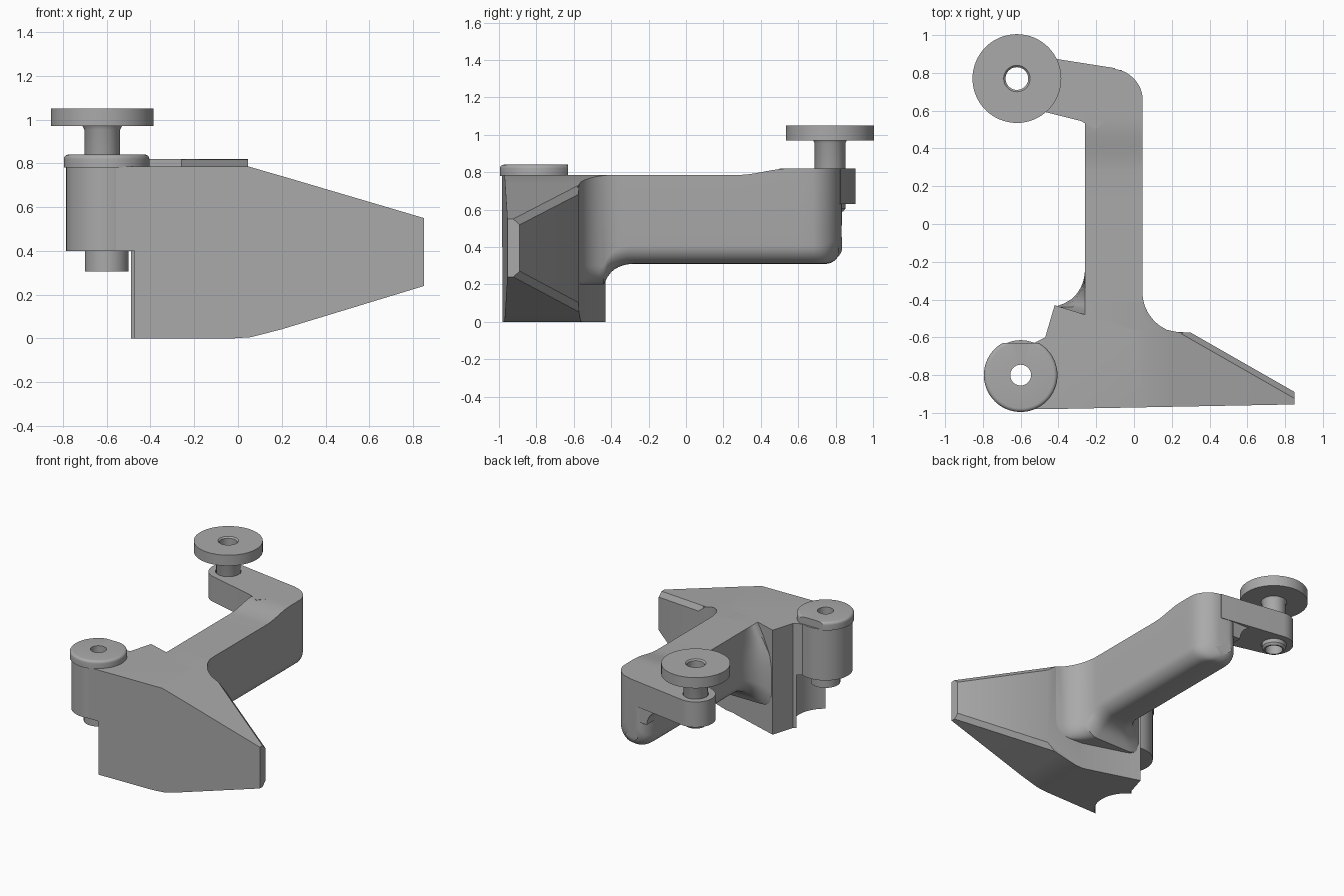
import bpy, bmesh, math
from math import sin, cos, pi, sqrt, radians

if "Cube" in bpy.data.objects:
    bpy.data.objects.remove(bpy.data.objects["Cube"])

grey = bpy.data.materials.new("plain_grey")
grey.use_nodes = True
GREY = (0.4, 0.4, 0.4, 1)
grey.diffuse_color = GREY
grey.node_tree.nodes["Principled BSDF"].inputs["Base Color"].default_value = GREY


def add_object(name, bm):
    bmesh.ops.recalc_face_normals(bm, faces=bm.faces)
    mesh = bpy.data.meshes.new(name)
    bm.to_mesh(mesh)
    bm.free()
    mesh.materials.append(grey)
    obj = bpy.data.objects.new(name, mesh)
    bpy.context.collection.objects.link(obj)
    return obj


def loft(name, rings, capped=True):
    """Skin closed rings of points; uncapped rings join last to first."""
    bm = bmesh.new()
    loops = [[bm.verts.new(p) for p in ring] for ring in rings]
    pairs = list(zip(loops, loops[1:]))
    if capped:
        bm.faces.new(loops[0])
        bm.faces.new(loops[-1])
    else:
        pairs.append((loops[-1], loops[0]))
    for a, b in pairs:
        for i in range(len(a)):
            j = (i + 1) % len(a)
            bm.faces.new((a[i], a[j], b[j], b[i]))
    return add_object(name, bm)


def prism(name, points, lo, hi, along_y=False):
    def ring(h):
        return [(u, h, v) if along_y else (u, v, h) for u, v in points]
    return loft(name, [ring(lo), ring(hi)])


def lathe(name, centre, profile, steps=64):
    """Turn a closed (radius, height) profile around a vertical axis."""
    cx, cy = centre
    rings = [[(cx + r * cos(2 * pi * k / steps), cy + r * sin(2 * pi * k / steps), z)
              for k in range(steps)] for r, z in profile]
    return loft(name, rings, capped=False)


def plug(name, centre, profile, steps=64):
    """Solid turned cutter."""
    cx, cy = centre
    return loft(name, [[(cx + r * cos(2 * pi * k / steps), cy + r * sin(2 * pi * k / steps), z)
                        for k in range(steps)] for r, z in profile])


def activate(obj):
    bpy.ops.object.select_all(action='DESELECT')
    obj.select_set(True)
    bpy.context.view_layer.objects.active = obj


def cut(obj, cutter, operation='DIFFERENCE', keep=False):
    activate(obj)
    mod = obj.modifiers.new("cut", 'BOOLEAN')
    mod.operation, mod.object, mod.solver = operation, cutter, 'EXACT'
    bpy.ops.object.modifier_apply(modifier=mod.name)
    if not keep:
        bpy.data.objects.remove(cutter)


def ease(u):
    """Quarter-circle ramp from 0 to 1."""
    u = min(max(u, 0), 1)
    return 1 - sqrt(1 - u * u)


PIVOT = (-0.6, -0.8)
HUB = (-0.62, 0.77)

# Front outline that tapers the foot toward its tip
taper = prism("taper_cutter", [(-0.9, 0), (-0.03, 0), (0.06, 0.006), (0.2, 0.042), (0.85, 0.24),
                               (0.85, 0.55), (0.2, 0.742), (0.05, 0.785), (0.05, 0.95),
                               (-0.9, 0.95)], -1.2, 1.2, along_y=True)
taper.hide_render = True

# Foot: plan outline, tapered, with the back edges of the wing chamfered
foot = prism("foot", [(-0.6, -0.98), (-0.45, -0.98), (0.86, -0.955), (0.86, -0.895), (0.3, -0.575),
                      (0.0, -0.56), (-0.42, -0.43), (-0.47, -0.6), (-0.53, -0.63),
                      (-0.6, -0.65)], 0, 0.785)
cut(foot, taper, 'INTERSECT', keep=True)
bm = bmesh.new()
bm.from_mesh(foot.data)


def on_wing_back(v):
    return v.co.x > 0.29 and abs(v.co.y + 0.575 + (v.co.x - 0.3) * 0.571) < 0.01


wing_edges = [e for e in bm.edges if all(on_wing_back(v) for v in e.verts)
              and abs(e.verts[0].co.x - e.verts[1].co.x) > 0.1]
bmesh.ops.bevel(bm, geom=wing_edges, offset=0.03, segments=1, affect='EDGES')
bm.to_mesh(foot.data)
bm.free()
# Clearance under the pivot, and room for its bore
cut(foot, plug("clearance_cutter", PIVOT,
               [(0.22, -0.1), (0.22, 0.4), (0.12, 0.4), (0.12, 1)]))


# Arm: rounded section lofted front to back, flaring into the foot
def arm_section(y):
    r, steps = 0.1, 8
    left = -0.26 + 0.1 * ease((y - 0.68) / 0.14)
    right = 0.045 + 0.22 * ease((-0.36 - y) / 0.22) - 0.13 * ease((y - 0.68) / 0.14)
    flare = 0.16 * ease((-0.24 - y) / 0.19)
    bottom = 0.31 - 0.11 * ease((-0.28 - y) / 0.15) + 0.08 * ease((y - 0.74) / 0.08)
    rise = min(max((y - 0.28) / 0.27, 0), 1)
    top = 0.785 + 0.035 * rise * rise * (3 - 2 * rise)
    pts = [(left, top)]
    pts += [(left - flare * w, z) for w, z in ((0.4, 0.7), (0.75, 0.6), (1, 0.5))]
    for cx, start in ((left - flare + r, pi), (right - r, 1.5 * pi)):
        pts += [(cx + r * cos(start + pi / 2 * k / steps),
                 bottom + r + r * sin(start + pi / 2 * k / steps)) for k in range(steps + 1)]
    pts.append((right, top))
    skew = 0.18 * min(max((y - 0.5) / 0.3, 0), 1)
    return [(x, y - skew * (x + 0.1), z) for x, z in pts]


stations = [-0.58 + 0.02 * k for k in range(18)]
stations += [-0.1, 0.1] + [0.28 + 0.045 * k for k in range(9)]
stations += [0.68 + 0.14 * sin(pi / 2 * k / 12) for k in range(1, 13)]
arm = loft("arm", [arm_section(y) for y in stations])
cut(arm, taper, 'INTERSECT')

# Bracket: side plate reaching from the arm to the rear hub
hub_end = [(HUB[0] + 0.135 * cos(radians(a)), HUB[1] + 0.135 * sin(radians(a)))
           for a in range(80, 257, 8)]
bracket = prism("bracket", hub_end + [(-0.28, 0.545), (-0.2, 0.5), (-0.1, 0.6), (-0.1, 0.825)],
                0.63, 0.82)
cut(bracket, plug("bore_cutter", HUB, [(0.088, 0.5), (0.088, 1)]))

# Fillet under the bracket
curve = [(-0.38 + 0.12 * sin(radians(a)), 0.515 + 0.12 * cos(radians(a))) for a in range(0, 91, 10)]
fillet = prism("bracket_fillet", [(-0.2, 0.64), (-0.38, 0.64)] + curve + [(-0.2, 0.515)],
               0.57, 0.835, along_y=True)

# Rear hub: disc on a hollow neck
hub = lathe("rear_hub", HUB, [(0.06, 0.59), (0.07, 0.59), (0.082, 0.605), (0.082, 0.955),
                              (0.09, 0.97), (0.235, 0.97), (0.235, 1.05), (0.07, 1.05),
                              (0.06, 1.04)])

# Front pivot: barrel, lower sleeve and cap with one flat side
barrel = lathe("pivot_barrel", PIVOT, [(0.055, 0.4), (0.185, 0.4), (0.185, 0.785), (0.055, 0.785)])
sleeve = lathe("pivot_sleeve", PIVOT, [(0.055, 0.305), (0.1, 0.305), (0.1, 0.42), (0.055, 0.42)])
rim = [(0.175 + 0.02 * cos(pi / 2 * k / 5), 0.82 + 0.02 * sin(pi / 2 * k / 5)) for k in range(6)]
cap = lathe("pivot_cap", PIVOT, [(0.055, 0.78), (0.195, 0.78)] + rim + [(0.055, 0.84)])
cut(cap, prism("flat_cutter", [(-1, -0.63), (0, -0.63), (0, -0.4), (-1, -0.4)], 0.7, 0.9))

# Smooth shading with sharp edges kept
for part in (foot, arm, bracket, fillet, hub, barrel, sleeve, cap):
    activate(part)
    bpy.ops.object.shade_smooth_by_angle(angle=radians(30))
